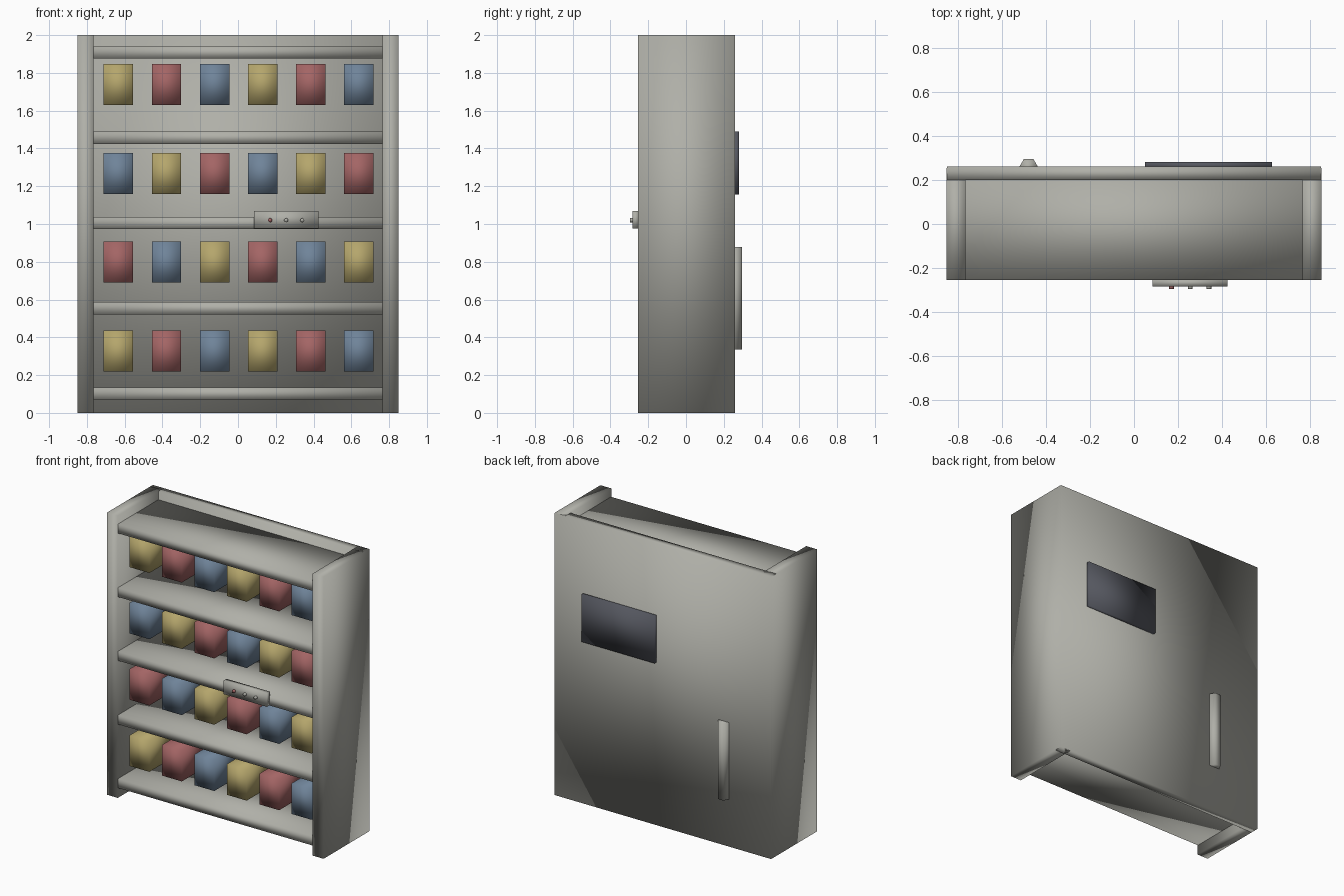
import bpy
import math

cube = bpy.data.objects.get("Cube")
if cube:
    bpy.data.objects.remove(cube, do_unlink=True)


def material(name, rgb):
    mat = bpy.data.materials.new(name)
    mat.use_nodes = True
    color = (*rgb, 1)
    mat.diffuse_color = color
    mat.node_tree.nodes["Principled BSDF"].inputs["Base Color"].default_value = color
    return mat


grey = material("warm grey metal", (0.43, 0.43, 0.39))
yellow = material("mustard yellow", (0.46, 0.38, 0.15))
red = material("dusty red", (0.37, 0.13, 0.13))
blue = material("slate blue", (0.16, 0.23, 0.32))
dark = material("dark screen", (0.09, 0.095, 0.115))


def finish(name, mat):
    obj = bpy.context.object
    obj.name = name
    obj.data.materials.append(mat)
    bpy.ops.object.transform_apply(location=False, rotation=True, scale=True)
    bpy.ops.object.shade_smooth()
    return obj


def box(name, mat, xs, ys, zs):
    """Soft-shaded box from its extents on each axis."""
    spans = (xs, ys, zs)
    bpy.ops.mesh.primitive_cube_add(size=1, location=[(a + b) / 2 for a, b in spans])
    bpy.context.object.scale = [b - a for a, b in spans]
    return finish(name, mat)


def prism(name, mat, sides, radius, depth, location, rotation=(0, 0, 0)):
    bpy.ops.mesh.primitive_cylinder_add(vertices=sides, radius=radius, depth=depth,
                                        location=location, rotation=rotation)
    return finish(name, mat)


# Cabinet shell
box("back_panel", grey, (-0.848, 0.848), (0.2, 0.26), (0, 2))
box("left_side", grey, (0.765, 0.85), (-0.255, 0.255), (0, 2))
box("right_side", grey, (-0.85, -0.765), (-0.255, 0.255), (0, 2))

# Shelves
for i in range(5):
    z = 0.07 + 0.4515 * i
    box(f"shelf_{i + 1}", grey, (-0.78, 0.78), (-0.253, 0.21), (z, z + 0.065))

# Storage bins, colours shifting by row
palette = (yellow, red, blue)
for row in range(4):
    z = 0.22 + 0.47 * row
    for col in range(6):
        x = -0.633 + 0.2545 * col
        mat = palette[(col + (0, 1, 2, 0)[row]) % 3]
        box(f"bin_{row + 1}_{col + 1}", mat,
            (x - 0.078, x + 0.078), (-0.2, 0.1), (z, z + 0.217))

# Control strip with three buttons
box("control_strip", grey, (0.085, 0.425), (-0.284, -0.25), (0.975, 1.07))
for i, mat in enumerate((red, grey, grey)):
    prism(f"button_{i + 1}", mat, 12, 0.011, 0.02,
          (0.17 + 0.085 * i, -0.286, 1.02), (math.pi / 2, 0, 0))

# Rear window and hexagonal handle
box("rear_window", dark, (0.05, 0.625), (0.25, 0.281), (1.155, 1.49))
prism("rear_handle", grey, 6, 0.043, 0.545, (-0.478, 0.258, 0.607), (0, 0, math.pi / 6))
